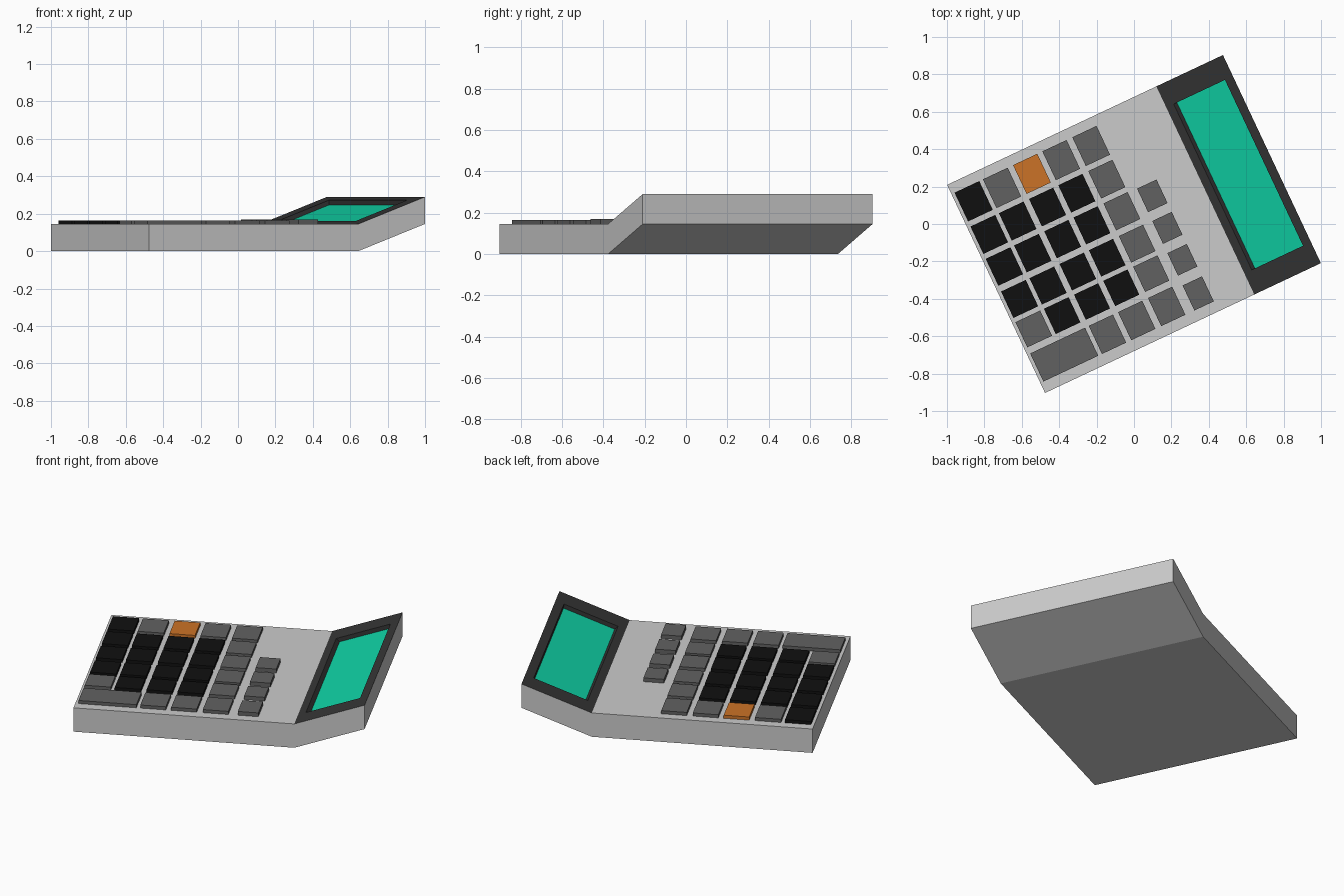
import bpy, math

if "Cube" in bpy.data.objects:
    bpy.data.objects.remove(bpy.data.objects["Cube"])

TURN = math.radians(25.2)      # whole device is turned about z
U0, FOLD, U1 = -0.815, 0.4215, 0.815
HV, T = 0.615, 0.145           # half width, thickness / rise of the screen end
SLOPE = T / (U1 - FOLD)


def material(name, rgb):
    m = bpy.data.materials.new(name)
    m.diffuse_color = (*rgb, 1)
    m.use_nodes = True
    m.node_tree.nodes["Principled BSDF"].inputs["Base Color"].default_value = m.diffuse_color
    return m


black = material("black", (0.005, 0.005, 0.005))
grey = material("dark_grey", (0.12, 0.12, 0.12))
frame_mat = material("frame_grey", (0.035, 0.035, 0.035))
orange = material("orange", (0.6, 0.17, 0.02))
teal = material("teal", (0.005, 0.65, 0.38))


def mesh_object(name, verts, faces, mat=None):
    me = bpy.data.meshes.new(name)
    me.from_pydata(verts, [], faces)
    ob = bpy.data.objects.new(name, me)
    bpy.context.collection.objects.link(ob)
    ob.rotation_euler.z = TURN
    if mat:
        me.materials.append(mat)
    return ob


def box(name, u0, u1, v0, v1, z0, z1, mat):
    v = [(u, w, z) for z in (z0, z1) for u, w in ((u0, v0), (u1, v0), (u1, v1), (u0, v1))]
    f = [(3, 2, 1, 0), (4, 5, 6, 7)] + [(i, (i + 1) % 4, (i + 1) % 4 + 4, i + 4) for i in range(4)]
    return mesh_object(name, v, f, mat)


# Body: bent slab profile, left open where the screen frame sits
prof = [(U0, 0), (FOLD, 0), (U1, T), (U1, 2 * T), (FOLD, T), (U0, T)]
verts = [(u, v, z) for v in (-HV, HV) for u, z in prof]
faces = [(0, 1, 4, 5), (1, 2, 3, 4), (11, 10, 7, 6), (10, 9, 8, 7)]
faces += [((i + 1) % 6, i, i + 6, (i + 1) % 6 + 6) for i in range(6) if i != 3]
mesh_object("body", verts, faces)


# Screen frame: sloped ring with recess walls, and the screen at the bottom
def rect(u0, u1, hv, drop):
    return [(u, v, T + (u - FOLD) * SLOPE - drop)
            for u, v in ((u0, -hv), (u1, -hv), (u1, hv), (u0, hv))]


outer = rect(FOLD, U1, HV, 0)
rim = rect(0.465, 0.768, 0.49, 0)
floor = rect(0.484, 0.770, 0.49, 0.026)
ring = [(a + i, a + (i + 1) % 4, a + 4 + (i + 1) % 4, a + 4 + i) for a in (0, 4) for i in range(4)]
mesh_object("screen_frame", outer + rim + floor, ring, frame_mat)
mesh_object("screen", floor, [(0, 1, 2, 3)], teal)

# Keys: five full columns, the first two merged into one wide key in the last row
cols = [(-0.797, -0.651), (-0.629, -0.483), (-0.451, -0.308), (-0.278, -0.135), (-0.101, 0.042)]
rows = [(0.39, 0.56), (0.198, 0.36), (0.01, 0.169), (-0.18, -0.024), (-0.354, -0.205), (-0.556, -0.39)]
layout = ["BGOGG", "BBBBG", "BBBBG", "BBBBG", "GBBBG", "W.GGG"]
mats = {"B": black, "G": grey, "O": orange, "W": grey}
for r, line in enumerate(layout):
    for c, kind in enumerate(line):
        if kind == ".":
            continue
        u0, u1 = cols[c]
        if kind == "W":
            u1 = -0.473
        box(f"key_{r}_{c}", u0, u1, *rows[r], T - 0.005, 0.164, mats[kind])

# Narrow side column of small keys
for i, (v0, v1) in enumerate([(0.025, 0.164), (-0.162, -0.027), (-0.35, -0.217), (-0.556, -0.408)]):
    box(f"small_key_{i}", 0.095, 0.21, v0, v1, T - 0.005, 0.168, grey)
